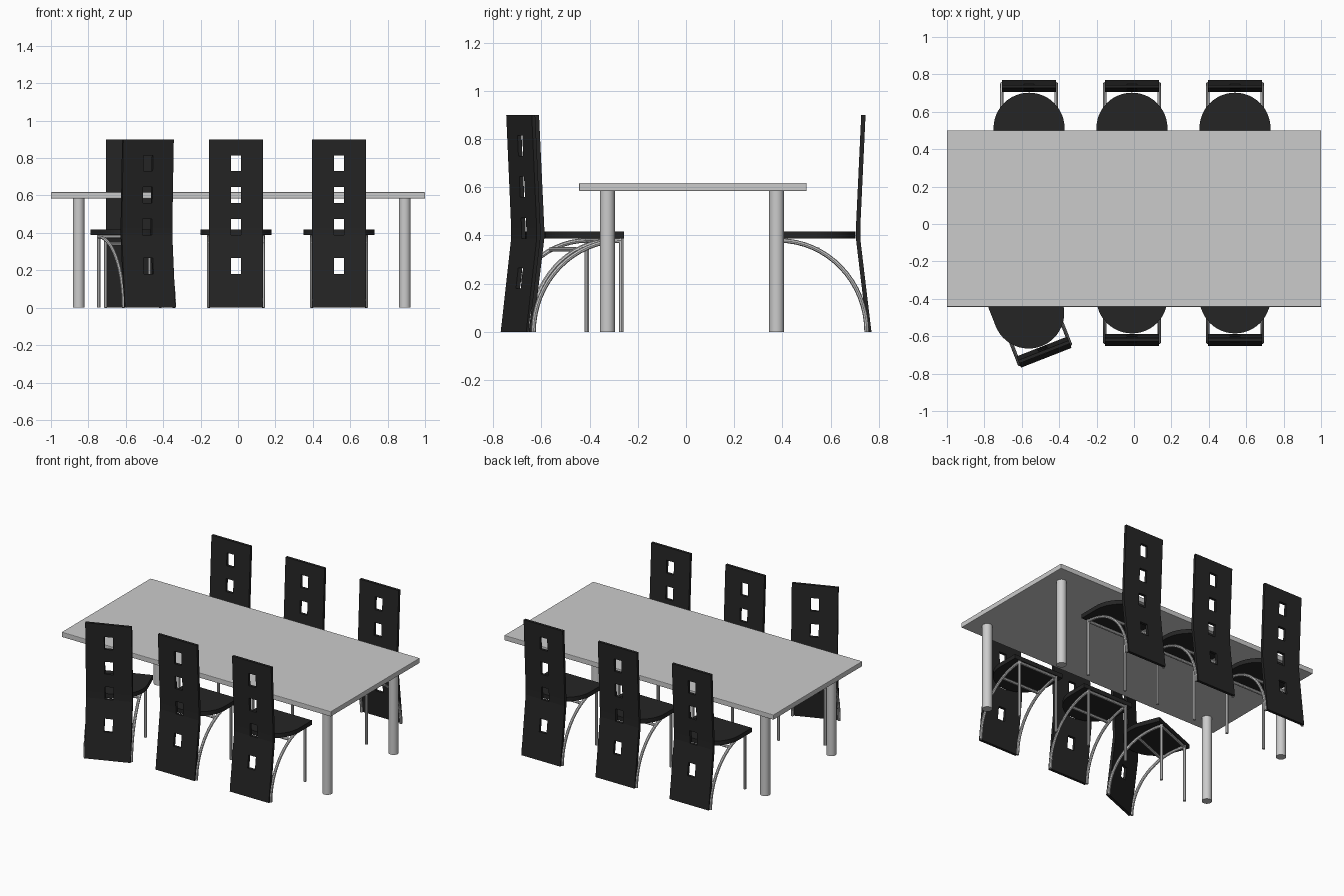
import bpy, bmesh, math
from mathutils import Matrix

if "Cube" in bpy.data.objects:
    bpy.data.objects.remove(bpy.data.objects["Cube"])

black = bpy.data.materials.new("black_leather")
black.diffuse_color = (0.018, 0.018, 0.018, 1)
black.use_nodes = True
black.node_tree.nodes["Principled BSDF"].inputs["Base Color"].default_value = black.diffuse_color


def to_mesh(name, bm, mat=None):
    bmesh.ops.recalc_face_normals(bm, faces=bm.faces)
    me = bpy.data.meshes.new(name)
    bm.to_mesh(me)
    bm.free()
    if mat:
        me.materials.append(mat)
    return me


def place(name, me, matrix=Matrix()):
    ob = bpy.data.objects.new(name, me)
    bpy.context.collection.objects.link(ob)
    ob.matrix_world = matrix
    return ob


def smooth(ob):
    bpy.ops.object.select_all(action='DESELECT')
    bpy.context.view_layer.objects.active = ob
    ob.select_set(True)
    bpy.ops.object.shade_smooth_by_angle(angle=math.radians(40))


# Table top with softened edges
bm = bmesh.new()
bmesh.ops.create_cube(bm, size=1)
bmesh.ops.scale(bm, vec=(2, 0.944, 0.034), verts=bm.verts)
bmesh.ops.bevel(bm, geom=bm.edges[:], offset=0.004, segments=2, affect='EDGES', profile=0.5)
place("table_top", to_mesh("table_top", bm), Matrix.Translation((0, 0.0285, 0.601)))

# Table legs
bm = bmesh.new()
bmesh.ops.create_cone(bm, cap_ends=True, segments=32, radius1=0.031, radius2=0.031, depth=0.586)
leg = to_mesh("table_leg", bm)
for x in (-0.852, 0.892):
    for y in (-0.326, 0.376):
        smooth(place("table_leg", leg, Matrix.Translation((x, y, 0.293))))


# Backrest: bent panel with four square holes (chair faces local -y)
PROFILE = [(0, 0.248), (0.35, 0.206), (0.388, 0.2015), (0.43, 0.2015), (0.9, 0.2235)]
HOLES = [(0.18, 0.265), (0.388, 0.473), (0.56, 0.645), (0.73, 0.815)]


def back_y(z):
    for (z0, y0), (z1, y1) in zip(PROFILE, PROFILE[1:]):
        if z <= z1:
            return y0 + (y1 - y0) * (z - z0) / (z1 - z0)


xs = (-0.145, -0.027, 0.027, 0.145)
zs = sorted({z for z, _ in PROFILE} | {z for h in HOLES for z in h})
T = 0.009
bm = bmesh.new()
rows = [[bm.verts.new((x, back_y(z) - T, z)) for x in xs] for z in zs]
for j in range(len(zs) - 1):
    mid = (zs[j] + zs[j + 1]) / 2
    for i in range(3):
        if i == 1 and any(a < mid < b for a, b in HOLES):
            continue
        bm.faces.new((rows[j][i], rows[j][i + 1], rows[j + 1][i + 1], rows[j + 1][i]))
ext = bmesh.ops.extrude_face_region(bm, geom=bm.faces[:], use_keep_orig=True)
bmesh.ops.translate(bm, vec=(0, 2 * T, 0),
                    verts=[v for v in ext["geom"] if isinstance(v, bmesh.types.BMVert)])
backrest = to_mesh("backrest", bm, black)

# Seat: rounded at the back, straight at the front
R = 0.19
outline = [(R * math.cos(math.pi * k / 24), R * math.sin(math.pi * k / 24)) for k in range(25)]
outline += [(-R, -0.137), (R, -0.137)]
bm = bmesh.new()
face = bm.faces.new([bm.verts.new((x, y, 0.388)) for x, y in outline])
ext = bmesh.ops.extrude_face_region(bm, geom=[face], use_keep_orig=True)
bmesh.ops.translate(bm, vec=(0, 0, 0.029),
                    verts=[v for v in ext["geom"] if isinstance(v, bmesh.types.BMVert)])
seat = to_mesh("seat", bm, black)

# Tube frame: straight front legs, arched back legs and two cross bars
FY, FX, TOP = -0.127, 0.146, 0.379
paths = []
for x in (-FX, FX):
    paths.append([(x, FY, 0), (x, FY, TOP + 0.009)])
    paths.append([(x, FY + 0.364 * math.sin(a), TOP * math.cos(a))
                  for a in (math.pi / 2 * k / 16 for k in range(17))])
for y, z in ((FY, TOP), (0.035, 0.342)):
    paths.append([(-FX, y, z), (FX, y, z)])
cu = bpy.data.curves.new("chair_frame", 'CURVE')
cu.dimensions = '3D'
cu.bevel_depth = 0.0095
cu.bevel_resolution = 2
cu.use_fill_caps = True
for path in paths:
    sp = cu.splines.new('POLY')
    sp.points.add(len(path) - 1)
    for p, co in zip(sp.points, path):
        p.co = (*co, 1)
tmp = place("frame_curve", cu)
bpy.context.view_layer.update()
frame = bpy.data.meshes.new_from_object(tmp.evaluated_get(bpy.context.evaluated_depsgraph_get()))
bpy.data.objects.remove(tmp)

# Six chairs: back row, front row, one front chair turned
chairs = [(x, 0.512, 0) for x in (-0.561, -0.011, 0.54)]
chairs += [(-0.563, -0.476, 201.4), (-0.011, -0.395, 180), (0.54, -0.395, 180)]
for x, y, ang in chairs:
    m = Matrix.Translation((x, y, 0)) @ Matrix.Rotation(math.radians(ang), 4, 'Z')
    place("backrest", backrest, m)
    smooth(place("seat", seat, m))
    smooth(place("chair_frame", frame, m))
